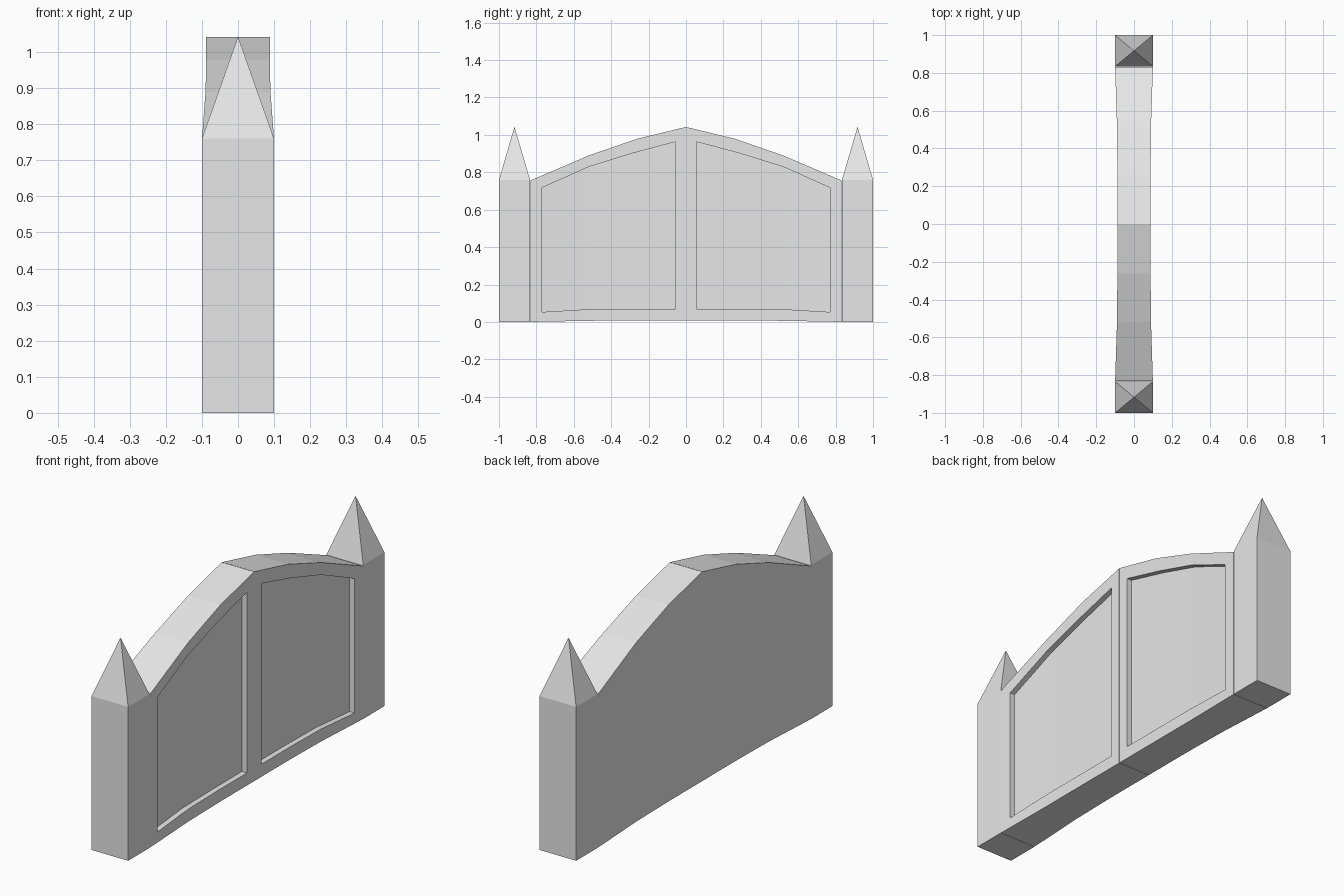
import bpy, bmesh

if "Cube" in bpy.data.objects:
    bpy.data.objects.remove(bpy.data.objects["Cube"], do_unlink=True)

grey = bpy.data.materials.new("plain_grey")
grey.use_nodes = True
grey.diffuse_color = (0.8, 0.8, 0.8, 1)
grey.node_tree.nodes["Principled BSDF"].inputs["Base Color"].default_value = (0.8, 0.8, 0.8, 1)


def finish(bm, name):
    bmesh.ops.recalc_face_normals(bm, faces=bm.faces[:])
    mesh = bpy.data.meshes.new(name)
    bm.to_mesh(mesh)
    bm.free()
    mesh.materials.append(grey)
    bpy.context.collection.objects.link(bpy.data.objects.new(name, mesh))


# Square gate post with a pointed cap
def post(name, side):
    bm = bmesh.new()
    bmesh.ops.create_cube(bm, size=1)
    for v in bm.verts:
        v.co = (v.co.x * 0.2, side * 0.917 + v.co.y * 0.166, (v.co.z + 0.5) * 0.76)
    top = max(bm.faces, key=lambda f: f.calc_center_median().z)
    tip = bmesh.ops.poke(bm, faces=[top])["verts"][0]
    tip.co.z = 1.043
    finish(bm, name)


# Stations across one leaf: y, half thickness, bottom z, top z
OUTER = [(0.001, 0.088, 0.008, 1.042), (0.262, 0.088, 0.008, 0.979),
         (0.519, 0.09, 0.006, 0.89), (0.832, 0.1, 0.0, 0.756)]
INNER = [(0.056, 0.088, 0.07, 0.963), (0.285, 0.088, 0.07, 0.902),
         (0.52, 0.09, 0.068, 0.829), (0.77, 0.098, 0.053, 0.717)]
DEPTH = 0.027


# Arched leaf with a recessed panel on its +x side
def leaf(name, side):
    bm = bmesh.new()

    def rails(stations, direction, inset=0):
        low = [bm.verts.new((direction * (t - inset), side * y, a)) for y, t, a, b in stations]
        high = [bm.verts.new((direction * (t - inset), side * y, b)) for y, t, a, b in stations]
        return low, high

    def strip(a, b):
        for i in range(len(a) - 1):
            bm.faces.new((a[i], a[i + 1], b[i + 1], b[i]))

    def ring(a, b):
        # Joins the borders of two pairs of rails
        strip(a[0], b[0])
        strip(a[1], b[1])
        for end in (0, -1):
            bm.faces.new((a[0][end], a[1][end], b[1][end], b[0][end]))

    back = rails(OUTER, -1)
    frame = rails(OUTER, 1)
    rim = rails(INNER, 1)
    panel = rails(INNER, 1, DEPTH)
    strip(*back)
    ring(back, frame)
    ring(frame, rim)
    ring(rim, panel)
    strip(*panel)
    finish(bm, name)


for label, side in (("front", -1), ("back", 1)):
    post(label + "_gate_post", side)
    leaf(label + "_gate_leaf", side)
